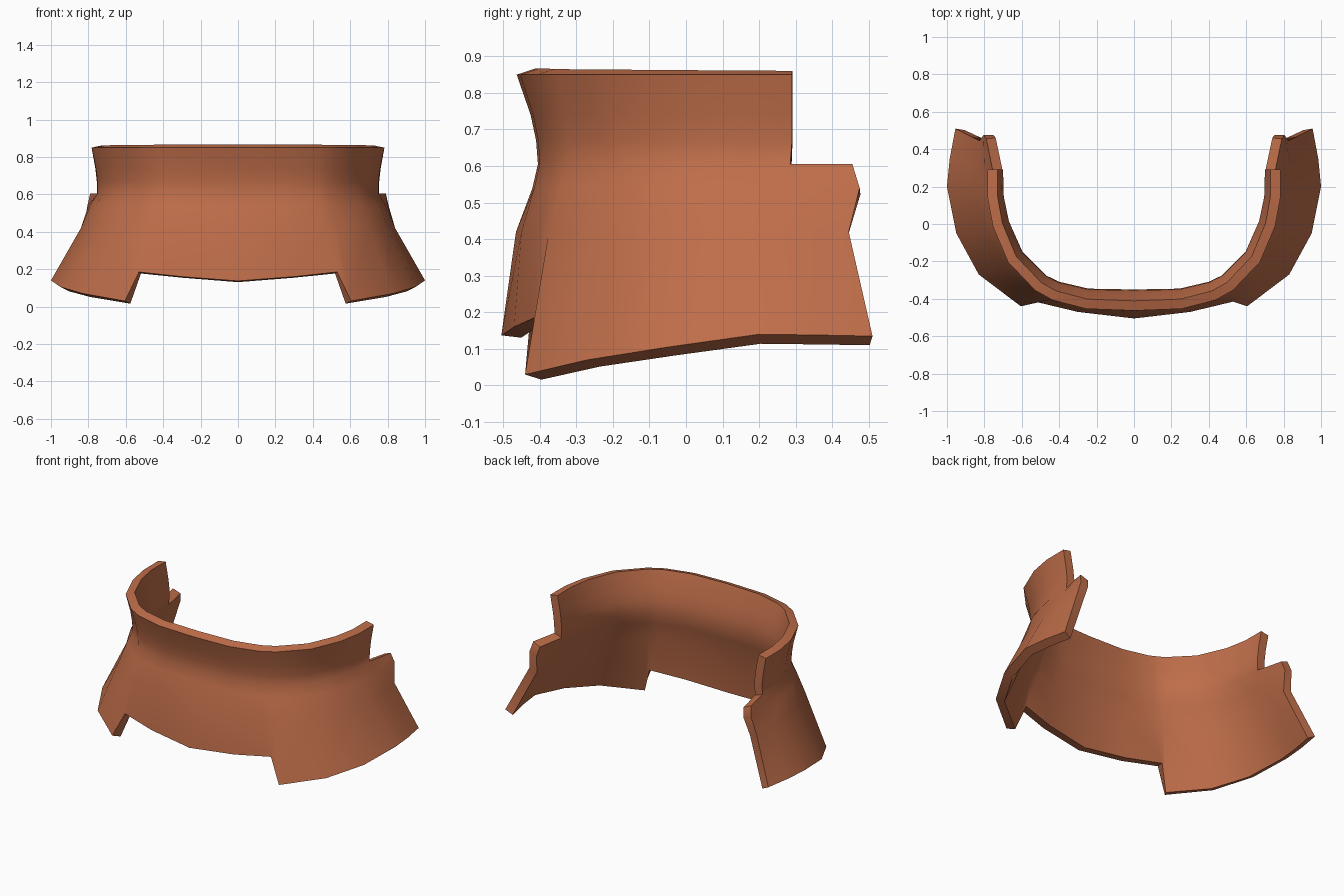
import bpy, bmesh
from mathutils import Vector

if "Cube" in bpy.data.objects:
    bpy.data.objects.remove(bpy.data.objects["Cube"])

clay = bpy.data.materials.new("terracotta")
clay.diffuse_color = (0.52, 0.155, 0.068, 1)
clay.use_nodes = True
clay.node_tree.nodes["Principled BSDF"].inputs["Base Color"].default_value = clay.diffuse_color

# Half outlines of the outer skin, front centre to back end
hem = [(0, -.505), (.3, -.47), (.53, -.415), (.605, -.44), (.83, -.27),
       (.95, -.05), (1.0, .2), (.985, .35), (.955, .51)]
hem_z = [.137, .16, .185, .03, .07, .105, .14, .138, .135]
waist = [(0, -.465), (.26, -.45), (.45, -.405), (.53, -.375), (.70, -.23),
         (.80, -.02), (.84, .18), (.84, .31), (.825, .445)]
shoulder = [(0, -.42), (.25, -.415), (.44, -.375), (.51, -.34), (.665, -.20),
            (.76, -.02), (.79, .17), (.80, .30), (.805, .475)]
neck = [(0, -.405), (.25, -.40), (.42, -.36), (.50, -.32), (.64, -.18),
        (.72, 0), (.75, .14), (.755, .285), (.79, .455)]
LAST = len(hem) - 1


def flare(path, front, side):
    """Push an outline outward, blending from the front amount to the side."""
    out = []
    for i in range(LAST):
        a, b = Vector(path[max(i - 1, 0)]), Vector(path[min(i + 1, LAST - 1)])
        t = (b - a).normalized()
        n = Vector((t.y, -t.x)) if i else Vector((0, -1))
        k = i / (LAST - 1)
        p = Vector(path[i]) + n * (front * (1 - k) + side * k)
        if i == LAST - 1:
            p.y = path[i][1] + .005
        out.append((p.x, p.y))
    return out


def level(path, z):
    return [(x, y, z) for x, y in path]


rows = [[(x, y, z) for (x, y), z in zip(hem, hem_z)],
        level(waist, .42), level(shoulder, .54), level(neck, .605),
        level(flare(neck, .005, 0), .67),
        level(flare(neck, .02, .008), .74),
        level(flare(neck, .058, .028), .85)]

# Collar skin: both halves, with the neck band shorter than the skirt
bm = bmesh.new()
grid = {}
for r, row in enumerate(rows):
    for c, (x, y, z) in enumerate(row):
        grid[r, c] = bm.verts.new((x, y, z))
        grid[r, -c] = bm.verts.new((-x, y, z)) if c else grid[r, 0]
for r in range(len(rows) - 1):
    for c in range(-LAST, LAST):
        keys = [(r, c), (r, c + 1), (r + 1, c + 1), (r + 1, c)]
        if all(k in grid for k in keys):
            bm.faces.new([grid[k] for k in keys])
mesh = bpy.data.meshes.new("collar")
bm.to_mesh(mesh)
bm.free()
mesh.materials.append(clay)
collar = bpy.data.objects.new("collar", mesh)
bpy.context.collection.objects.link(collar)

# Wall thickness grows inward
wall = collar.modifiers.new("wall", "SOLIDIFY")
wall.thickness = .055
wall.offset = -1
bpy.context.view_layer.objects.active = collar
collar.select_set(True)
bpy.ops.object.modifier_apply(modifier="wall")
bpy.ops.object.shade_smooth_by_angle(angle=.8)
